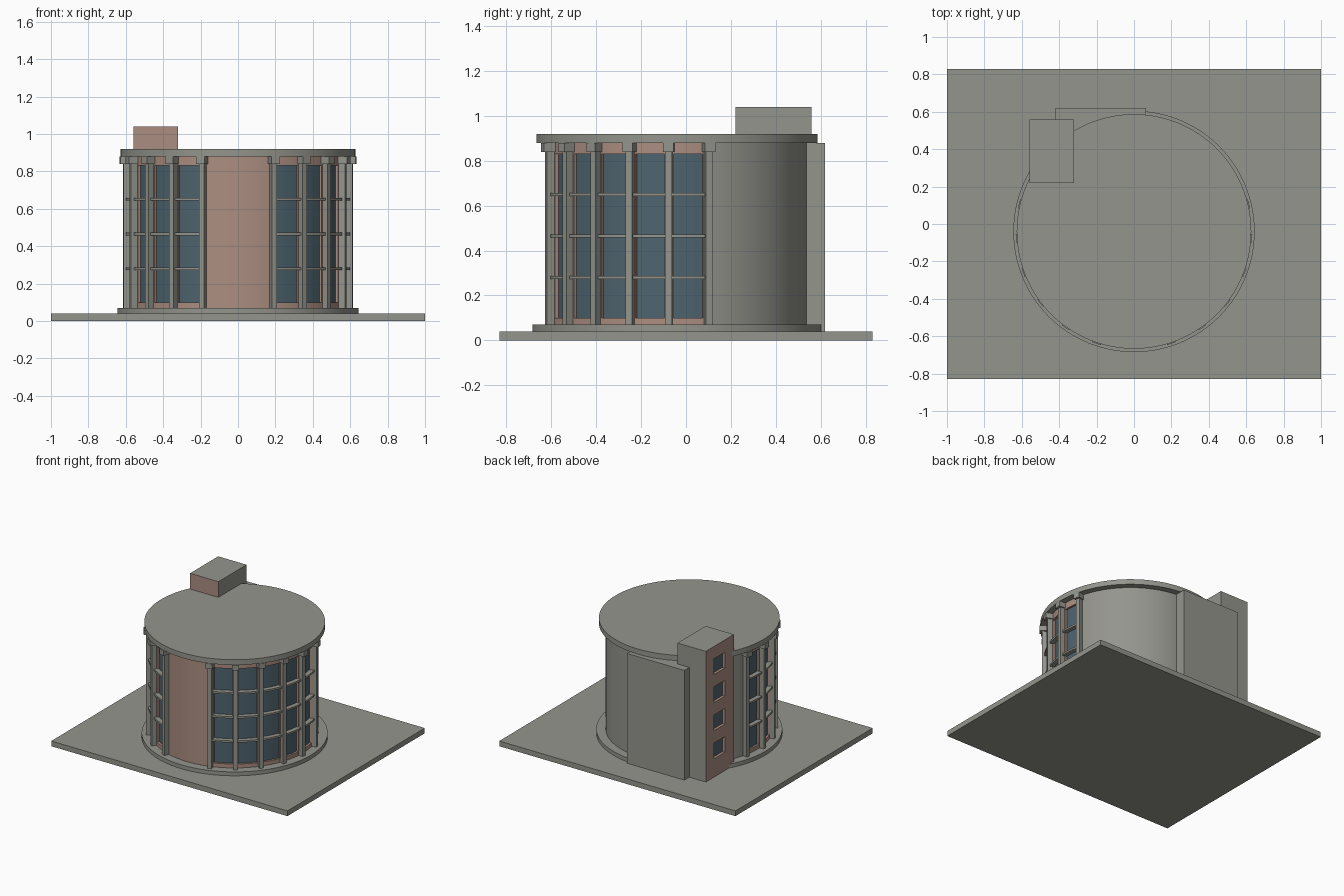
import bpy, bmesh, math
from mathutils import Matrix, Vector

if "Cube" in bpy.data.objects:
    bpy.data.objects.remove(bpy.data.objects["Cube"])

CY = -0.04                      # centre of the round hall in y
Z0, Z1 = 0.07, 0.88             # wall foot and wall top
FIRST, STEP, COLS = 18.5, 17.0, 6


def material(name, rgb):
    m = bpy.data.materials.new(name)
    m.diffuse_color = (*rgb, 1)
    m.use_nodes = True
    m.node_tree.nodes["Principled BSDF"].inputs["Base Color"].default_value = m.diffuse_color
    return m


concrete = material("concrete grey", (0.30, 0.30, 0.27))
brick = material("brick pink", (0.41, 0.27, 0.22))
glass = material("glass blue", (0.075, 0.125, 0.155))


def finish(bm, name, *mats, smooth=False):
    bmesh.ops.recalc_face_normals(bm, faces=bm.faces)
    me = bpy.data.meshes.new(name)
    bm.to_mesh(me)
    bm.free()
    ob = bpy.data.objects.new(name, me)
    bpy.context.collection.objects.link(ob)
    for m in mats:
        me.materials.append(m)
    if smooth:
        bpy.ops.object.select_all(action='DESELECT')
        ob.select_set(True)
        bpy.context.view_layer.objects.active = ob
        bpy.ops.object.shade_smooth_by_angle(angle=math.radians(30))
    return ob


def add_box(bm, lo, hi, turn=Matrix()):
    lo, hi = Vector(lo), Vector(hi)
    mat = turn @ Matrix.Translation((lo + hi) / 2) @ Matrix.Diagonal((*(hi - lo), 1))
    bmesh.ops.create_cube(bm, size=1, matrix=mat)


def box(name, lo, hi, mat):
    bm = bmesh.new()
    add_box(bm, lo, hi)
    return finish(bm, name, mat)


def disc(name, r, z0, z1):
    bm = bmesh.new()
    bmesh.ops.create_cone(bm, cap_ends=True, segments=128, radius1=r, radius2=r,
                          depth=z1 - z0, matrix=Matrix.Translation((0, CY, (z0 + z1) / 2)))
    return finish(bm, name, concrete, smooth=True)


def add_arc(bm, a0, a1, r0, r1, z0, z1):
    """Curved bar; angles in degrees from the front, turning towards +x."""
    n = max(1, math.ceil(abs(a1 - a0) / 3))
    rings = []
    for i in range(n + 1):
        a = math.radians(a0 + (a1 - a0) * i / n)
        rings.append([bm.verts.new((r * math.sin(a), CY - r * math.cos(a), z))
                      for r, z in ((r0, z0), (r1, z0), (r1, z1), (r0, z1))])
    for p, q in zip(rings, rings[1:]):
        for k in range(4):
            bm.faces.new((p[k], p[k - 1], q[k - 1], q[k]))
    bm.faces.new(rings[0])
    bm.faces.new(rings[-1][::-1])


# Ground slab, plinth and roof
box("ground_slab", (-1, -0.83, 0), (1, 0.83, 0.04), concrete)
disc("plinth", 0.645, 0.04, Z0)
disc("roof", 0.627, Z1, 0.92)

# Plain curved walls: brick at the front, concrete at the back
LAST = FIRST + STEP * (COLS - 1)
bm = bmesh.new()
add_arc(bm, -FIRST, FIRST, 0.54, 0.58, Z0, Z1)
finish(bm, "front_brick_wall", brick, smooth=True)
bm = bmesh.new()
add_arc(bm, LAST, 360 - LAST, 0.54, 0.58, Z0, Z1)
finish(bm, "back_wall", concrete, smooth=True)

# Window bays and columns, the same on both sides
frames, panes, bars, columns = (bmesh.new() for _ in range(4))
for side in (1, -1):
    for i in range(COLS):
        a = FIRST + STEP * i
        turn = Matrix.Translation((0, CY, 0)) @ Matrix.Rotation(math.radians(side * a), 4, 'Z')
        add_box(columns, (-0.015, -0.615, Z0), (0.015, -0.565, Z1), turn)
        add_box(columns, (-0.024, -0.632, 0.84), (0.024, -0.565, Z1), turn)
        if i == COLS - 1:
            continue
        b, m = a + STEP, 2.0
        s = side
        add_arc(frames, s * a, s * b, 0.54, 0.58, Z0, 0.10)
        add_arc(frames, s * a, s * b, 0.54, 0.58, 0.83, Z1)
        add_arc(frames, s * a, s * (a + m), 0.54, 0.58, 0.10, 0.83)
        add_arc(frames, s * (b - m), s * b, 0.54, 0.58, 0.10, 0.83)
        add_arc(panes, s * (a + m), s * (b - m), 0.555, 0.565, 0.10, 0.83)
        for z in (0.28, 0.465, 0.65):
            add_arc(bars, s * a, s * b, 0.56, 0.60, z - 0.007, z + 0.007)
finish(frames, "window_surrounds", brick, smooth=True)
finish(panes, "window_panes", glass, smooth=True)
finish(bars, "window_bars", concrete, smooth=True)
finish(columns, "columns", concrete)

# Flat slab wall at the back
box("back_slab", (-0.42, 0.45, 0.04), (0.065, 0.62, Z1), concrete)

# Stair tower with four recessed windows on its left side
bm = bmesh.new()
add_box(bm, (-0.56, 0.22, 0.04), (-0.32, 0.56, 1.04))
centres = [0.24 + 0.215 * i for i in range(4)]
cuts = [((0, y, 0), (0, 1, 0)) for y in (0.33, 0.46)]
cuts += [((0, 0, z + d), (0, 0, 1)) for z in centres for d in (-0.06, 0.06)]
for co, no in cuts:
    bmesh.ops.bisect_plane(bm, geom=bm.verts[:] + bm.edges[:] + bm.faces[:],
                           plane_co=co, plane_no=no)
bm.normal_update()
windows = []
for f in bm.faces:
    c = f.calc_center_median()
    f.material_index = 1 if f.normal.x < -0.5 or f.normal.y < -0.5 else 0
    if f.normal.x < -0.5 and 0.33 < c.y < 0.46 and any(abs(c.z - z) < 0.05 for z in centres):
        windows.append(f)
for f in bmesh.ops.extrude_discrete_faces(bm, faces=windows)["faces"]:
    f.material_index = 2
    bmesh.ops.translate(bm, verts=f.verts[:], vec=(0.02, 0, 0))
finish(bm, "stair_tower", concrete, brick, glass)
